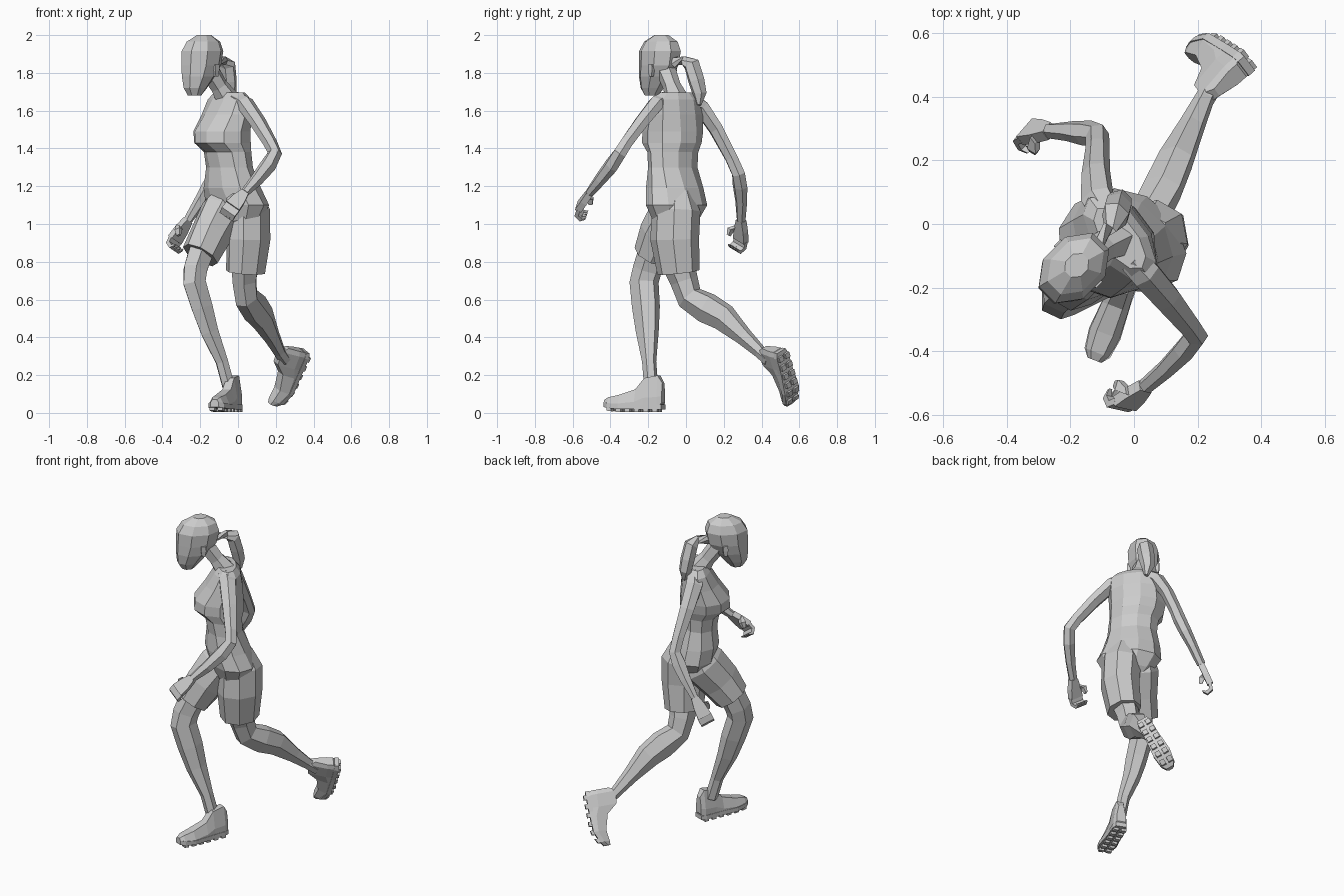
import bpy, bmesh, math
from mathutils import Vector, Matrix

Z = Vector((0, 0, 1))


def skin(name, loops):
    """Bridge equal-length point loops into a closed flat-shaded mesh."""
    bm = bmesh.new()
    rows = [[bm.verts.new(p) for p in loop] for loop in loops]
    n = len(rows[0])
    for a, b in zip(rows, rows[1:]):
        for i in range(n):
            j = (i + 1) % n
            bm.faces.new((a[i], a[j], b[j], b[i]))
    bm.faces.new(rows[0])
    bm.faces.new(rows[-1])
    bmesh.ops.recalc_face_normals(bm, faces=bm.faces)
    me = bpy.data.meshes.new(name)
    bm.to_mesh(me)
    bm.free()
    ob = bpy.data.objects.new(name, me)
    bpy.context.collection.objects.link(ob)
    return ob


def loft(name, rings, n=6, yaw=225, level=False):
    """Rings are (x, y, z, half depth, half width[, yaw]); depth runs along the facing."""
    cs = [Vector(r[:3]) for r in rings]
    loops = []
    for i, r in enumerate(rings):
        t = Z if level else (cs[min(i + 1, len(cs) - 1)] - cs[max(i - 1, 0)]).normalized()
        a = math.radians(r[5] if len(r) > 5 else yaw)
        f = Vector((math.cos(a), math.sin(a), 0))
        f = (f - f.dot(t) * t).normalized()
        s = t.cross(f)
        k = 1.06
        loops.append([cs[i] + k * (r[3] * math.cos(q) * f + r[4] * math.sin(q) * s)
                      for q in [math.tau * (j + .5) / n for j in range(n)]])
    return skin(name, loops)


# torso, twisting from hips to shoulders
loft("torso", [
    (.00, -.06, .95, .05, .06, 228), (.00, -.055, 1.02, .10, .13, 228),
    (-.003, -.05, 1.10, .13, .178, 228),
    (-.03, -.06, 1.19, .125, .16, 225), (-.045, -.07, 1.30, .10, .138, 220),
    (-.055, -.07, 1.38, .105, .14, 218), (-.082, -.075, 1.43, .143, .152, 217),
    (-.085, -.07, 1.49, .14, .158, 217), (-.06, -.055, 1.58, .105, .155, 217),
    (-.045, -.045, 1.66, .075, .15, 217), (-.045, -.045, 1.695, .05, .11, 217)],
    n=10, level=True)

# neck and flat-faced head
loft("neck", [(-.055, -.05, 1.66, .06, .06), (-.10, -.075, 1.73, .045, .045),
              (-.15, -.105, 1.81, .05, .05)], n=6)
loft("head", [
    (-.230, -.182, 1.68, .036, .036), (-.226, -.178, 1.72, .066, .056),
    (-.210, -.162, 1.78, .094, .076), (-.195, -.145, 1.84, .116, .086),
    (-.188, -.138, 1.915, .122, .090), (-.183, -.133, 1.965, .098, .072),
    (-.180, -.130, 2.0, .04, .034)], n=8, yaw=225, level=True)
for s, side in ((1, "right"), (-1, "left")):
    c = Vector((-.175, -.125, 1.82)) + s * .083 * Vector((-.707, .707, 0))
    loft(side + "_ear", [(c.x, c.y, 1.78, .012, .01), (c.x, c.y, 1.815, .02, .014),
                         (c.x, c.y, 1.845, .018, .014)], n=4, level=True)

# ponytail
loft("ponytail", [(-.12, -.06, 1.86, .03, .03), (-.075, -.01, 1.865, .022, .025),
                  (-.058, .03, 1.845, .04, .045), (-.05, .055, 1.76, .04, .045),
                  (-.045, .072, 1.69, .036, .036), (-.035, .07, 1.63, .012, .012)], n=6)

# shorts legs
loft("left_shorts_leg", [(.035, -.05, 1.17, .08, .07), (.05, -.052, 1.07, .125, .11),
                         (.055, -.06, .92, .127, .107), (.04, -.04, .745, .11, .095)],
     n=8, yaw=240)
loft("right_shorts_leg", [(-.035, -.02, 1.16, .09, .085), (-.08, -.055, 1.06, .13, .11),
                          (-.145, -.13, .94, .118, .10), (-.20, -.175, .835, .10, .095)],
     n=8, yaw=240)

# bare legs
loft("left_leg", [(.04, -.045, .80, .085, .075), (.035, -.01, .70, .072, .065),
                  (.045, .02, .61, .07, .06), (.09, .11, .555, .082, .06),
                  (.13, .20, .505, .073, .055), (.18, .305, .405, .046, .04),
                  (.22, .39, .325, .033, .03), (.25, .44, .28, .033, .03)],
     n=6, yaw=240)
loft("right_leg", [(-.19, -.17, .87, .075, .07), (-.225, -.205, .76, .075, .065),
                   (-.23, -.222, .69, .076, .062), (-.19, -.212, .56, .073, .058),
                   (-.15, -.205, .43, .06, .048), (-.085, -.195, .27, .036, .034),
                   (-.05, -.185, .14, .036, .034)], n=6, yaw=245)


# shoes: heel-to-toe profile, flat sole, rows of lugs
def shoe(side, m, bend):
    prof = [(0, .028, .05, .155), (.025, .039, .02, .195), (.10, .040, .02, .182),
            (.15, .044, .02, .122), (.24, .049, .02, .092), (.305, .040, .02, .072),
            (.33, .022, .035, .055)]

    def place(x, y, z):
        return m @ Vector((x, y, z + bend * max(0, x - .2) ** 2))
    skin(side + "_shoe", [[place(x, y * w, b + h * (t - b)) for y, h in
         ((1, 0), (1.0, .35), (.55, 1), (-.55, 1), (-1.0, .35), (-1, 0))]
        for x, w, b, t in prof])
    skin(side + "_sole", [[place(x, y * w * 1.05, z) for y, z in
         ((1, .016), (1, .042), (-1, .042), (-1, .016))]
        for x, w in ((.0, .030), (.03, .040), (.12, .041), (.24, .05), (.305, .041), (.33, .022))])
    for i in range(6):
        x = .035 + i * .052
        for s in (1, -1):
            skin(side + "_lug", [[place(x + dx, s * y, z) for dx, y in
                 ((-.014, .008), (.014, .008), (.014, .038), (-.014, .038))]
                for z in (.001, .02)])


def frame(origin, fwd, up):
    f = Vector(fwd).normalized()
    u = Vector(up)
    u = (u - u.dot(f) * f).normalized()
    m = Matrix((f, u.cross(f), u)).transposed().to_4x4()
    m.translation = origin
    return m


shoe("right", frame((-.005, -.12, .003), (-.36, -.93, 0), Z), .7)
shoe("left", frame((.375, .515, .325), (-.38, .24, -.84), (-.67, -.68, .27)), 3)

# arms
loft("left_arm", [(-.01, -.11, 1.66, .045, .04), (.035, -.155, 1.64, .05, .04),
                  (.105, -.235, 1.54, .045, .036), (.17, -.315, 1.43, .036, .034),
                  (.195, -.35, 1.375, .036, .036), (.16, -.395, 1.31, .042, .034),
                  (.10, -.455, 1.235, .034, .028), (.035, -.51, 1.165, .022, .024)],
     n=6, yaw=215)
loft("right_arm", [(-.08, .02, 1.66, .045, .04), (-.115, .08, 1.62, .052, .04),
                   (-.12, .16, 1.50, .045, .036), (-.115, .24, 1.35, .036, .034),
                   (-.115, .278, 1.265, .036, .036), (-.15, .286, 1.20, .042, .034),
                   (-.20, .292, 1.12, .034, .028), (-.265, .292, 1.02, .022, .024)],
     n=6, yaw=215)


# hands: palm, four curled fingers and a thumb
def hand(side, wrist, knuckle, across, curl):
    w, k, a, c = map(Vector, (wrist, knuckle, across, curl))
    d = (k - w).normalized()
    a = (a - a.dot(d) * d).normalized()
    c = c - c.dot(d) * d
    c = (c - c.dot(a) * a).normalized()
    skin(side + "_palm", [[p + a * x * s + c * y * .018 for x, y in
         ((1, 1), (1, -1), (-1, -1), (-1, 1))]
        for p, s in ((w, .022), (w + (k - w) * .5, .036), (k, .042))])

    def digit(label, pts):
        skin(side + label, [[p + a * x * r + q * y * r for x, y in
             ((1, 1), (1, -1), (-1, -1), (-1, 1))] for p, q, r in pts])
    for i in range(4):
        o = k + a * (.031 - .021 * i)
        digit("_finger", [(o - d * .005, c, .011), (o + d * .03 + c * .008, (c - d).normalized(), .011),
                          (o + d * .04 + c * .04, -d, .010), (o + d * .022 + c * .058, -d, .006)])
    t = w + (k - w) * .4 + a * .03
    digit("_thumb", [(t, c, .013), (t + a * .018 + c * .03 + d * .02, c - d, .012),
                     (t + a * .012 + c * .05 + d * .045, c - d, .007)])


hand("left", (.035, -.51, 1.165), (-.03, -.565, 1.09), (-.5, .2, .5), (-.6, .5, -.3))
hand("right", (-.265, .292, 1.02), (-.335, .29, .915), (-.5, -.6, .4), (.2, -.9, -.2))
